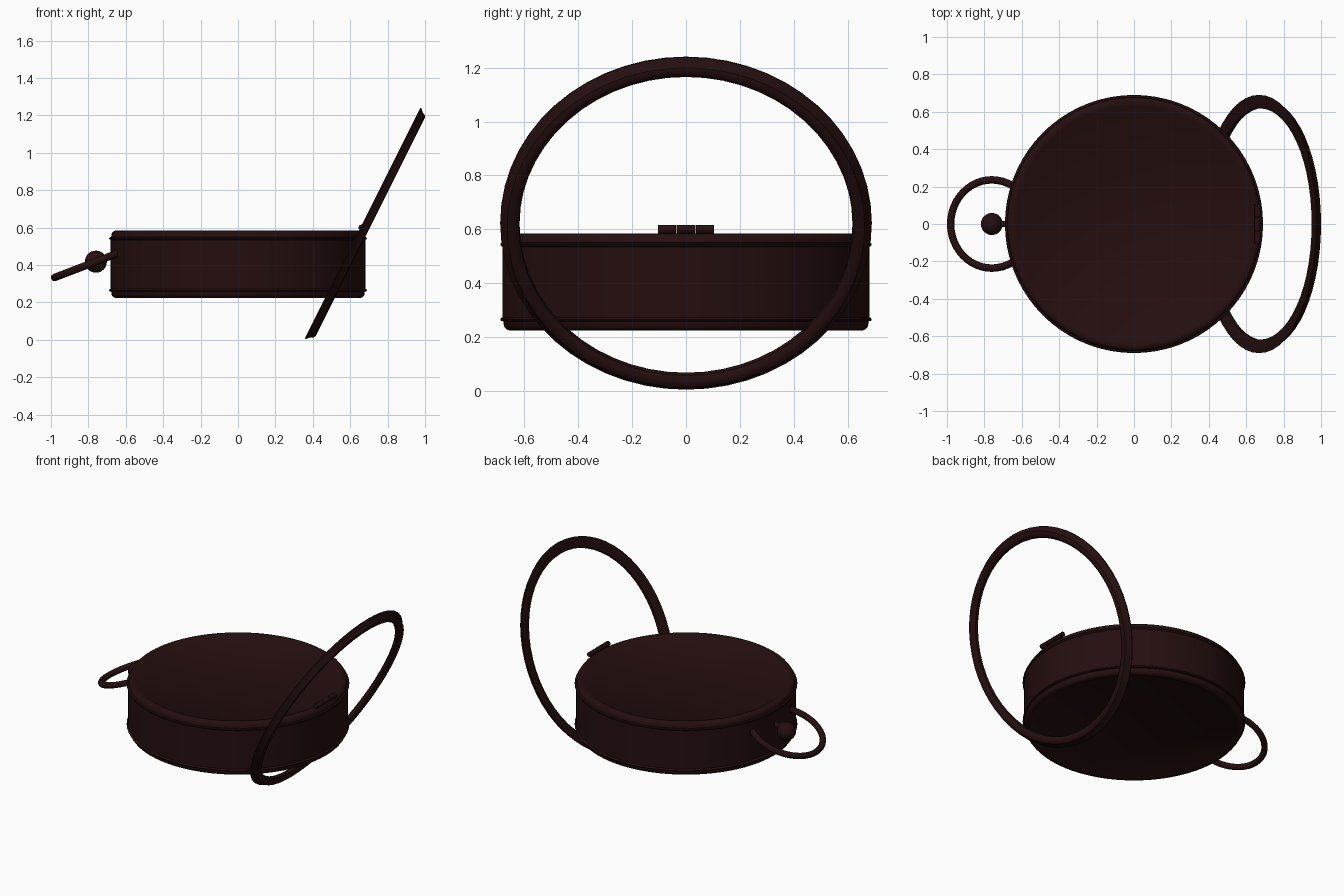
import bpy, bmesh, math
from mathutils import Matrix, Vector

cube = bpy.data.objects.get("Cube")
if cube:
    bpy.data.objects.remove(cube, do_unlink=True)

COLOUR = (0.018, 0.0045, 0.0045, 1)
leather = bpy.data.materials.new("dark maroon leather")
leather.use_nodes = True
leather.diffuse_color = COLOUR
bsdf = leather.node_tree.nodes["Principled BSDF"]
bsdf.inputs["Base Color"].default_value = COLOUR
bsdf.inputs["Roughness"].default_value = 0.6


def finish(name, bm, matrix=Matrix(), angle=35):
    """Turn a bmesh into a named, smooth-shaded object."""
    bmesh.ops.recalc_face_normals(bm, faces=bm.faces)
    mesh = bpy.data.meshes.new(name)
    bm.to_mesh(mesh)
    bm.free()
    mesh.materials.append(leather)
    obj = bpy.data.objects.new(name, mesh)
    obj.matrix_world = matrix
    bpy.context.collection.objects.link(obj)
    bpy.ops.object.select_all(action='DESELECT')
    obj.select_set(True)
    bpy.context.view_layer.objects.active = obj
    bpy.ops.object.shade_smooth_by_angle(angle=math.radians(angle))
    return obj


def lathe(name, profile, steps, closed=False, matrix=Matrix()):
    """Revolve (radius, height) points about z; open profiles get flat caps."""
    bm = bmesh.new()
    rings = []
    for r, z in profile:
        rings.append([bm.verts.new((r * math.cos(a), r * math.sin(a), z))
                      for a in (math.tau * i / steps for i in range(steps))])
    pairs = list(zip(rings, rings[1:]))
    if closed:
        pairs.append((rings[-1], rings[0]))
    else:
        bm.faces.new(rings[0])
        bm.faces.new(rings[-1])
    for low, high in pairs:
        for i in range(steps):
            j = (i + 1) % steps
            bm.faces.new((low[i], low[j], high[j], high[i]))
    return finish(name, bm, matrix)


def rod(name, start, end, radius, sides=16):
    """Straight cylinder between two points."""
    start, end = Vector(start), Vector(end)
    axis = end - start
    turn = axis.to_track_quat('Z', 'Y').to_matrix().to_4x4()
    return lathe(name, [(radius, 0), (radius, axis.length)], sides,
                 matrix=Matrix.Translation(start) @ turn)


# Round case: the lower half profile is mirrored for the lid
MIDDLE = 0.404
half = [(0.625, -0.172), (0.634, -0.178), (0.655, -0.18), (0.668, -0.175),
        (0.676, -0.164), (0.678, -0.146), (0.687, -0.144), (0.69, -0.139),
        (0.687, -0.134), (0.681, -0.131)]
lathe("case", half + [(r, -z) for r, z in reversed(half)], 72,
      matrix=Matrix.Translation((0, 0, MIDDLE)))

# Large tilted carrying hoop with a thin seam lip on its inner side
hoop = [(0.618, 0.0), (0.62, 0.02), (0.632, 0.033), (0.65, 0.037),
        (0.664, 0.032), (0.673, 0.014), (0.69, -0.003), (0.69, -0.009),
        (0.675, -0.007), (0.63, -0.007)]
lathe("carrying_hoop", hoop, 56, closed=True,
      matrix=Matrix.Translation((0.674, 0, 0.62))
      @ Matrix.Rotation(math.radians(116.6), 4, 'Y'))

# Small pull ring, sloping down away from the case
BALL = Vector((-0.76, 0, 0.418))
tube = [(0.236 + 0.02 * math.cos(a), 0.02 * math.sin(a))
        for a in (math.tau * i / 12 for i in range(12))]
lathe("pull_ring", tube, 48, closed=True,
      matrix=Matrix.Translation(BALL) @ Matrix.Rotation(math.radians(-21), 4, 'Y'))

# Clasp ball and its short stem
bm = bmesh.new()
bmesh.ops.create_uvsphere(bm, u_segments=24, v_segments=16, radius=0.059)
finish("clasp_ball", bm, Matrix.Translation(BALL))
rod("clasp_stem", BALL, (-0.66, 0, 0.45), 0.016)

# Three hinge knuckles on the lid edge
for name, y0, y1 in (("front", -0.104, -0.037), ("middle", -0.035, 0.035),
                     ("back", 0.037, 0.104)):
    rod(name + "_hinge_knuckle", (0.66, y0, 0.6), (0.66, y1, 0.6), 0.016)
